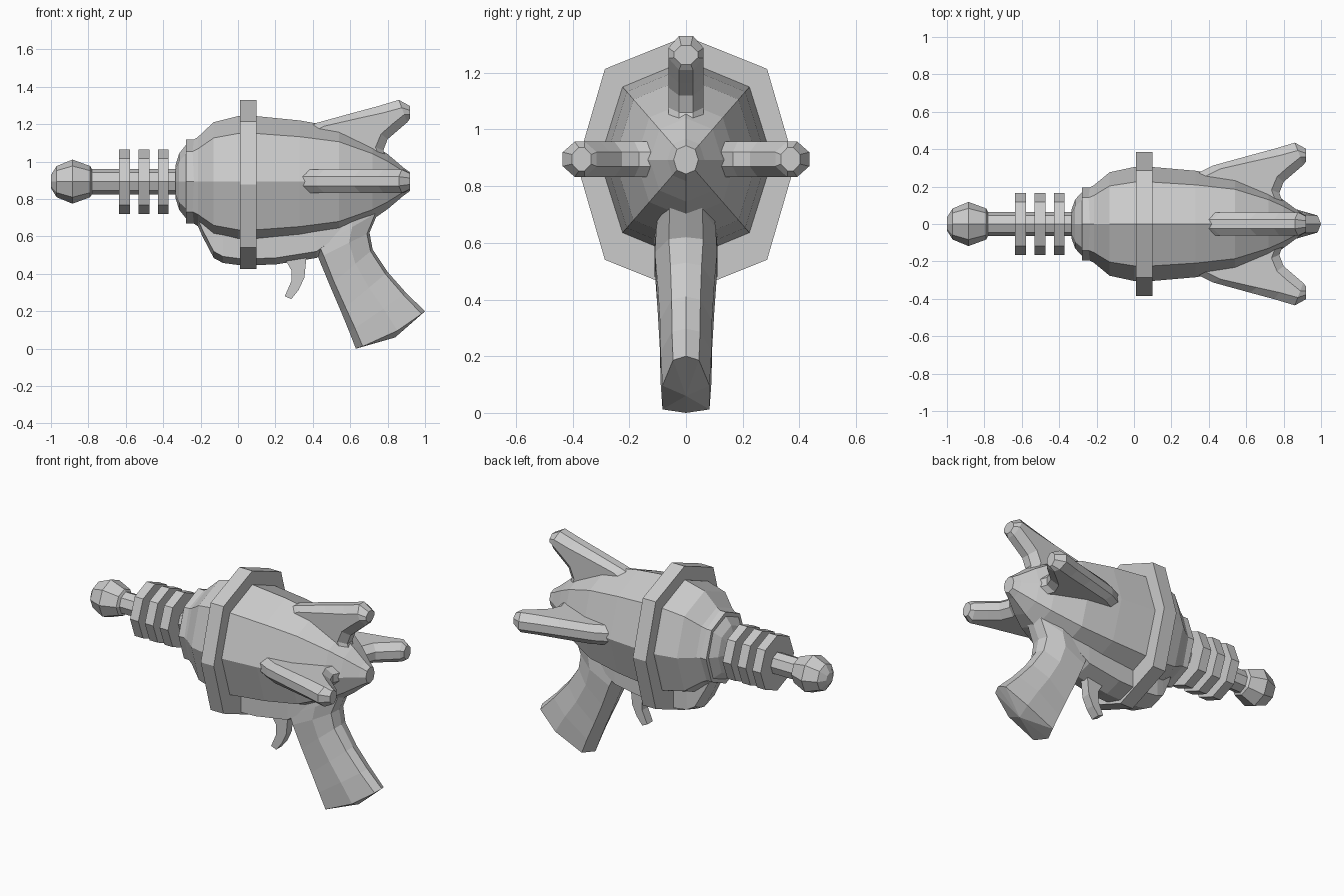
import bpy, bmesh, math
from mathutils import Vector, Matrix

if "Cube" in bpy.data.objects:
    bpy.data.objects.remove(bpy.data.objects["Cube"])

AXIS = 0.893  # height of the barrel axis


def loft(name, sections):
    """Skin a list of equal-length closed point loops and cap both ends."""
    bm = bmesh.new()
    rows = [[bm.verts.new(p) for p in s] for s in sections]
    n = len(rows[0])
    for a, b in zip(rows, rows[1:]):
        for i in range(n):
            j = (i + 1) % n
            bm.faces.new((a[i], a[j], b[j], b[i]))
    bm.faces.new(rows[0][::-1])
    bm.faces.new(rows[-1])
    bmesh.ops.remove_doubles(bm, verts=bm.verts, dist=0.0005)
    bmesh.ops.recalc_face_normals(bm, faces=bm.faces)
    me = bpy.data.meshes.new(name)
    bm.to_mesh(me)
    bm.free()
    ob = bpy.data.objects.new(name, me)
    bpy.context.collection.objects.link(ob)
    return ob


def octagon(x, ry, rz, z=AXIS, diag=0.735):
    """Eight-sided loop around the x axis with a corner at the top."""
    pts = []
    for k in range(8):
        f = 1 if k % 2 == 0 else diag / math.sqrt(0.5)
        a = k * math.pi / 4
        pts.append((x, ry * f * math.sin(a), z + rz * f * math.cos(a)))
    return pts


def turned(name, profile, ratio=1.0, **kw):
    """Octagonal body from (x, vertical radius) pairs."""
    return loft(name, [octagon(x, r * ratio, r, **kw) for x, r in profile])


# Main body and its two collars
turned("body", [(-.335, .085), (-.315, .15), (-.275, .20), (-.215, .238),
                (-.13, .318), (0, .35), (.1, .35), (.33, .327), (.54, .29),
                (.72, .203), (.8, .147), (.885, .075), (.92, .05)], .87)
turned("front_collar", [(-.277, .225), (-.22, .225)], .87, diag=.72)
turned("middle_collar", [(.01, .452), (.1, .452)], .85, z=.877, diag=.745)

# Barrel with three cooling rings and a muzzle ball
turned("barrel", [(-.82, .068), (-.3, .068)], .95, diag=.707)
for i in range(3):
    x = -.635 + i * .103
    turned(f"cooling_ring_{i + 1}", [(x, .173), (x + .058, .173)], .96, diag=.715)
turned("muzzle_ball", [(-1, .035), (-.97, .083), (-.885, .118),
                       (-.79, .083), (-.775, .055)], diag=.707)


# Three identical fins: top, left, right
def fin_section(outer, inner, w, depth=.045):
    o, i = Vector((outer[0], 0, outer[1])), Vector((inner[0], 0, inner[1]))
    d = min(depth, (i - o).length * .35)
    step = (i - o).normalized() * d
    side = Vector((0, w, 0))
    return [o + side * .4, o + step + side, i - step + side, i + side * .4,
            i - side * .4, i - step - side, o + step - side, o - side * .4]


FIN = [((.30, .25), (.81, .08), .062), ((.42, .312), (.777, .165), .062),
       ((.62, .367), (.80, .225), .062), ((.75, .402), (.85, .268), .062),
       ((.86, .435), (.905, .315), .062), ((.92, .402), (.92, .335), .042)]
for label, angle in (("top", 0), ("left", 90), ("right", -90)):
    fin = loft(f"{label}_fin", [fin_section(*s) for s in FIN])
    fin.data.transform(Matrix.Translation((0, 0, AXIS + .002)) @
                       Matrix.Rotation(math.radians(angle), 4, 'X'))


# Keel under the body that joins the grip
KEEL = [(-.23, .69, .06), (-.19, .6, .085), (-.13, .485, .1), (-.08, .458, .11),
        (.02, .445, .112), (.2, .45, .112), (.42, .485, .11), (.58, .60, .1)]
loft("keel", [[(x, -w, .78), (x, -w, zb + .035), (x, 0, zb),
               (x, w, zb + .035), (x, w, .78)] for x, zb, w in KEEL])


# Grip
def grip_section(front, back, w, sag=0):
    f, b = Vector((front[0], 0, front[1])), Vector((back[0], 0, back[1]))
    half = [(0, 0), (.1, 1), (.6, 1), (.95, .55), (1, 0)]
    loop = half + [(t, -y) for t, y in half[3:0:-1]]
    return [f.lerp(b, t) + Vector((0, y * w, -sag * math.sin(t * math.pi)))
            for t, y in loop]


GRIP = [((.32, .62), (.79, .80), .095), ((.40, .53), (.75, .73), .105),
        ((.43, .485), (.703, .62), .11), ((.49, .34), (.72, .53), .1),
        ((.55, .2), (.80, .41), .092), ((.595, .09), (.90, .297), .09)]
sections = [grip_section(*s) for s in GRIP]
sections.append(grip_section((.63, .0), (1, .2), .083, .025))
sections.append([(.84, 0, .06)] * 8)
loft("grip", sections)

# Trigger
TRIGGER = [(.25, .48), (.285, .42), (.285, .36), (.25, .28), (.285, .265),
           (.325, .315), (.355, .38), (.367, .5)]
loft("trigger", [[(x, y, z) for x, z in TRIGGER] for y in (-.028, .028)])
